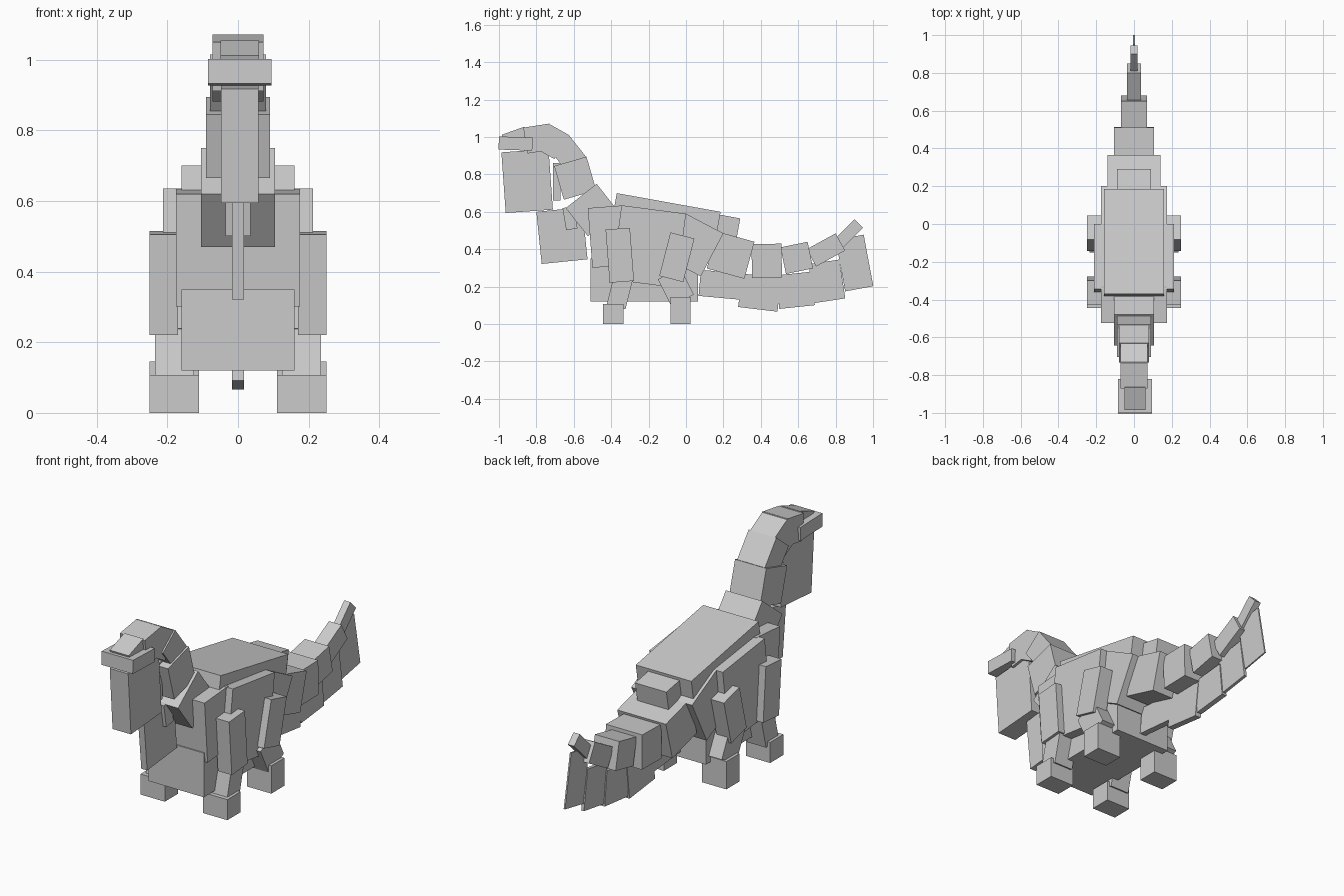
import bpy
import bmesh
from mathutils import Vector

cube = bpy.data.objects.get("Cube")
if cube:
    bpy.data.objects.remove(cube, do_unlink=True)

GREY = (0.6, 0.6, 0.6, 1)
grey = bpy.data.materials.new("plain_grey")
grey.use_nodes = True
grey.diffuse_color = GREY
grey.node_tree.nodes["Principled BSDF"].inputs["Base Color"].default_value = GREY


def slab(name, front, back, depth, half, x=0.0):
    """Tilted box: its top edge runs front to back in (y, z), depth is square to it."""
    a, b = Vector(front), Vector(back)
    d = (b - a).normalized()
    down = Vector((d.y, -d.x)) * depth
    bm = bmesh.new()
    left = [bm.verts.new((x - half, p.x, p.y)) for p in (a, b, b + down, a + down)]
    face = bm.faces.new(left)
    side = bmesh.ops.extrude_face_region(bm, geom=[face])["geom"]
    moved = [v for v in side if isinstance(v, bmesh.types.BMVert)]
    bmesh.ops.translate(bm, verts=moved, vec=(2 * half, 0, 0))
    bmesh.ops.recalc_face_normals(bm, faces=bm.faces)
    mesh = bpy.data.meshes.new(name)
    bm.to_mesh(mesh)
    bm.free()
    mesh.materials.append(grey)
    bpy.context.collection.objects.link(bpy.data.objects.new(name, mesh))


# Head
slab("jaw", (-.987, .918), (-.735, .936), .325, .053, .005)
slab("brow_rim", (-1, 1.003), (-.82, .997), .07, .09, .005)
slab("snout", (-.985, 1.012), (-.865, 1.055), .08, .055, .005)
slab("crown", (-.87, 1.05), (-.73, 1.072), .14, .072)

# Neck
slab("neck_top", (-.735, 1.072), (-.63, 1.013), .15, .072)
slab("neck_upper", (-.63, 1.015), (-.535, .895), .13, .08)
slab("neck_middle", (-.532, .895), (-.48, .715), .18, .09)
slab("neck_base", (-.478, .75), (-.36, .60), .21, .105)

# Throat fins
slab("throat_fin_upper", (-.71, .86), (-.67, .86), .2, .035)
slab("throat_fin_middle", (-.66, .62), (-.6, .63), .12, .035)
slab("throat_fin_lower", (-.80, .60), (-.555, .625), .28, .017)

# Body
slab("chest", (-.525, .62), (-.33, .635), .32, .175)
slab("rib_cage", (-.345, .635), (0, .59), .4, .212)
slab("belly", (-.51, .35), (.065, .35), .23, .16)
slab("back_plate", (-.37, .70), (.185, .60), .1, .16)
slab("rear_plate", (.07, .605), (.29, .565), .1, .09)
slab("hips", (0, .59), (.2, .485), .26, .175)

# Tail, narrowing towards the tip
tail = [
    ((.165, .495), (.366, .44), .205, .14),
    ((.35, .427), (.51, .43), .18, .105),
    ((.505, .41), (.65, .44), .145, .07),
    ((.645, .40), (.8, .485), .105, .036),
    ((.79, .45), (.9, .56), .065, .018),
]
for i, part in enumerate(tail, 1):
    slab(f"tail_segment_{i}", *part)

# Stepped fin under the tail
fins = [
    ((.08, .29), (.30, .27), .14, .017),
    ((.30, .27), (.51, .245), .18, .017),
    ((.48, .26), (.67, .28), .18, .014),
    ((.655, .32), (.82, .345), .21, .008),
    ((.80, .45), (.95, .478), .28, .004),
]
for i, part in enumerate(fins, 1):
    slab(f"tail_fin_{i}", *part)

# Legs on both sides
for side, s in (("left", 1), ("right", -1)):
    slab(f"front_thigh_{side}", (-.43, .505), (-.30, .515), .285, .04, s * .21)
    slab(f"front_shin_{side}", (-.385, .26), (-.285, .235), .16, .055, s * .18)
    slab(f"front_foot_{side}", (-.445, .107), (-.335, .107), .107, .07, s * .18)
    slab(f"hind_thigh_{side}", (-.083, .49), (.045, .457), .24, .04, s * .21)
    slab(f"hind_shin_{side}", (-.15, .24), (-.03, .30), .16, .055, s * .18)
    slab(f"hind_foot_{side}", (-.083, .145), (.025, .145), .145, .07, s * .18)
